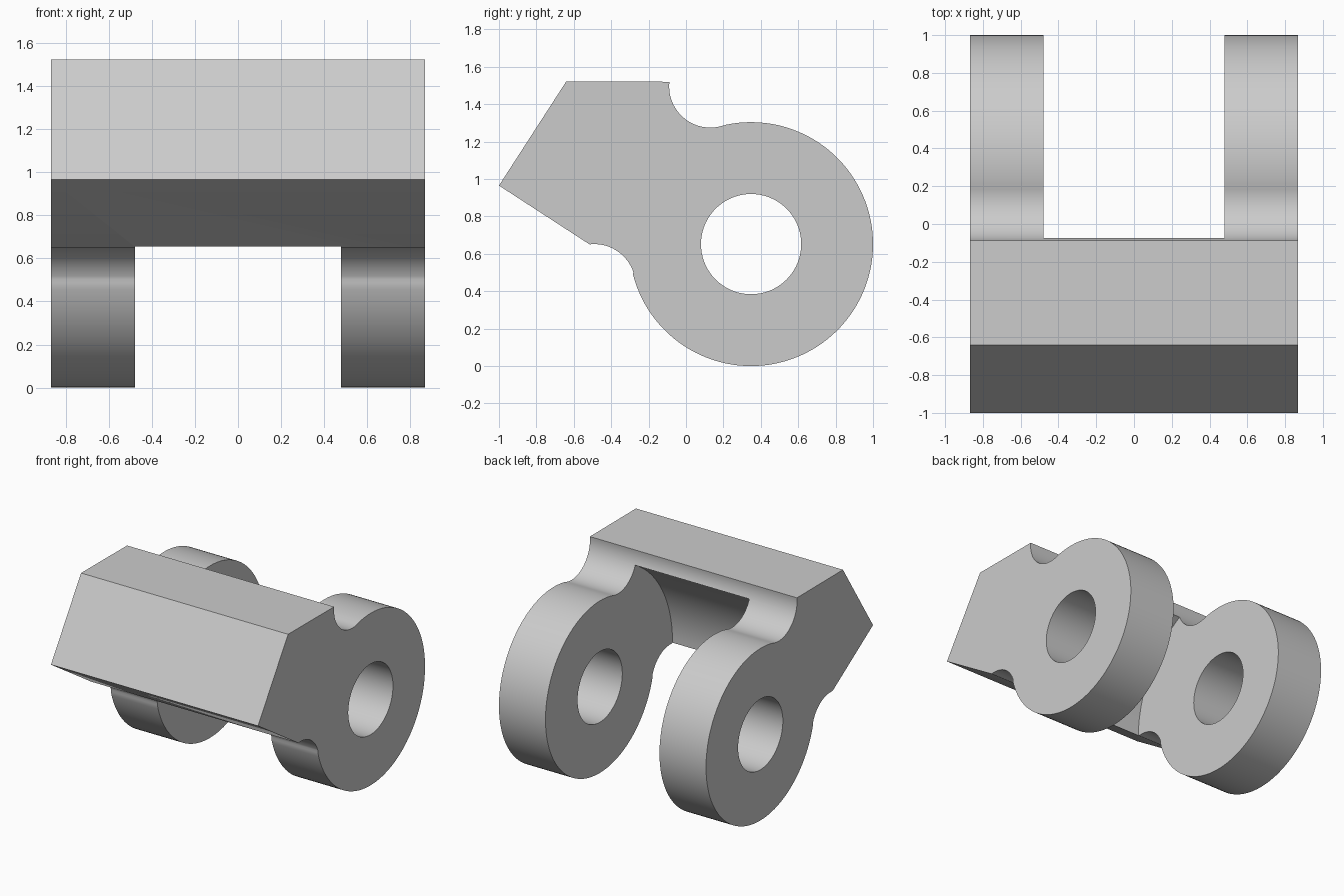
import bpy, bmesh, math

cube = bpy.data.objects.get("Cube")
if cube:
    bpy.data.objects.remove(cube, do_unlink=True)

HALF_WIDTH = 0.868     # outer faces of the arms
HALF_GAP = 0.478       # inner faces of the arms
PIVOT = (0.348, 0.652)  # centre of the eyes in y, z
FILLET = 0.22

grey = bpy.data.materials.new("plain grey")
grey.use_nodes = True
grey.diffuse_color = (0.6, 0.6, 0.6, 1)
grey.node_tree.nodes["Principled BSDF"].inputs["Base Color"].default_value = (0.6, 0.6, 0.6, 1)


def arc(centre, radius, start, end, steps):
    """Points along an arc in y, z; angles in degrees."""
    points = []
    for i in range(steps + 1):
        a = math.radians(start + (end - start) * i / steps)
        points.append((centre[0] + radius * math.cos(a), centre[1] + radius * math.sin(a)))
    return points


def extrude_profile(name, points, half_width):
    """Solid made by sweeping a y, z profile along x."""
    bm = bmesh.new()
    face = bm.faces.new([bm.verts.new((-half_width, y, z)) for y, z in points])
    swept = bmesh.ops.extrude_face_region(bm, geom=[face])["geom"]
    verts = [v for v in swept if isinstance(v, bmesh.types.BMVert)]
    bmesh.ops.translate(bm, verts=verts, vec=(2 * half_width, 0, 0))
    bmesh.ops.recalc_face_normals(bm, faces=bm.faces)
    mesh = bpy.data.meshes.new(name)
    bm.to_mesh(mesh)
    bm.free()
    mesh.materials.append(grey)
    obj = bpy.data.objects.new(name, mesh)
    bpy.context.collection.objects.link(obj)
    return obj


# Side outline: angular nose, upper fillet, round eye, lower fillet
outline = [(-0.518, 0.652), (-1.0, 0.965), (-0.64, 1.522)]
outline += arc((0.13, 1.495), FILLET, 173.5, 284.5, 28)
outline += arc(PIVOT, 0.652, 104.5, -165.3, 90)[1:]
outline += arc((-0.49, 0.432), FILLET, 14.7, 96, 20)[1:]
bracket = extrude_profile("clevis_bracket", outline, HALF_WIDTH)

# Rounded clearance between the arms, and the pin bore through both
cutters = [
    extrude_profile("clearance_cutter", arc(PIVOT, 0.87, 0, 360, 128)[:-1], HALF_GAP),
    extrude_profile("bore_cutter", arc(PIVOT, 0.268, 0, 360, 72)[:-1], 1.2),
]
bpy.ops.object.select_all(action="DESELECT")
bpy.context.view_layer.objects.active = bracket
bracket.select_set(True)
for cutter in cutters:
    cutter.hide_render = True
    cut = bracket.modifiers.new(cutter.name, "BOOLEAN")
    cut.operation = "DIFFERENCE"
    cut.solver = "EXACT"
    cut.object = cutter
    bpy.ops.object.modifier_apply(modifier=cut.name)
    bpy.data.objects.remove(cutter, do_unlink=True)

bpy.ops.object.shade_smooth_by_angle(angle=math.radians(25))
